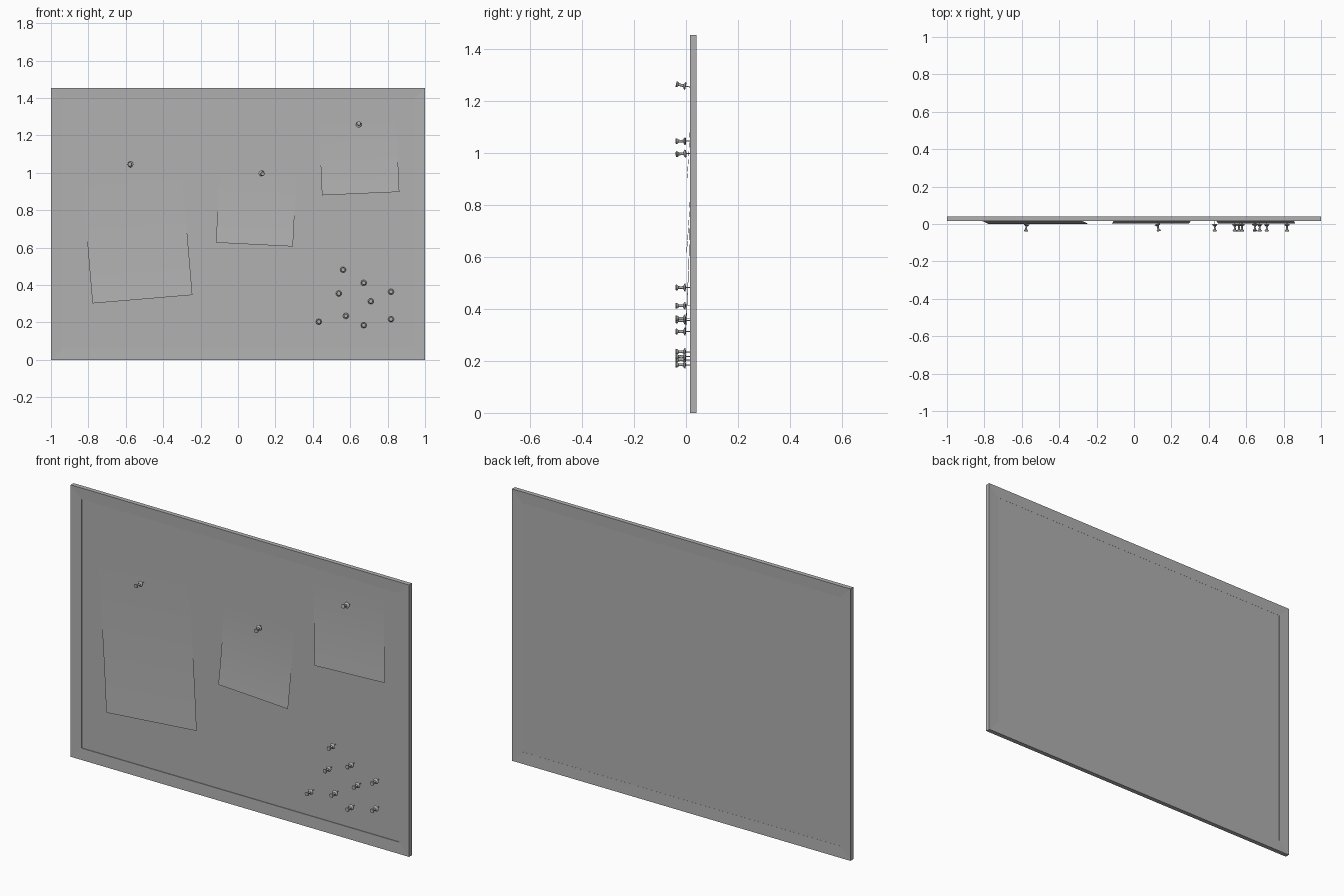
import bpy, bmesh, math
from mathutils import Vector

if "Cube" in bpy.data.objects:
    bpy.data.objects.remove(bpy.data.objects["Cube"])

W, H, RIM = 1.0, 1.453, 0.062        # half width, height, frame width
FRONT, BACK = 0.016, 0.04            # frame depth range
FACE = 0.0215                        # front face of the board panel

grey = bpy.data.materials.new("dark_grey")
grey.diffuse_color = (0.44, 0.44, 0.44, 1)
grey.use_nodes = True
grey.node_tree.nodes["Principled BSDF"].inputs["Base Color"].default_value = grey.diffuse_color


def link(name, bm):
    bmesh.ops.recalc_face_normals(bm, faces=bm.faces)
    me = bpy.data.meshes.new(name)
    bm.to_mesh(me)
    bm.free()
    me.materials.append(grey)
    ob = bpy.data.objects.new(name, me)
    bpy.context.collection.objects.link(ob)
    return ob


def prism(name, pts, y0, y1, slope=0.0):
    """Solid x/z outline from y0 to y1; the last two points are thinner by slope."""
    bm = bmesh.new()
    inset = (0, 0, slope, slope)
    a = [bm.verts.new((x, y0 + s, z)) for (x, z), s in zip(pts, inset)]
    b = [bm.verts.new((x, y1 - s, z)) for (x, z), s in zip(pts, inset)]
    bm.faces.new(a)
    bm.faces.new(b[::-1])
    for i in range(4):
        j = (i + 1) % 4
        bm.faces.new((a[i], b[i], b[j], a[j]))
    return link(name, bm)


# Mitred frame: four bars sloping slightly towards the panel
outer = [(-W, 0), (W, 0), (W, H), (-W, H)]
inner = [(-W + RIM, RIM), (W - RIM, RIM), (W - RIM, H - RIM), (-W + RIM, H - RIM)]
for i, side in enumerate(("bottom", "right", "top", "left")):
    j = (i + 1) % 4
    prism("frame_" + side, [outer[i], outer[j], inner[j], inner[i]], FRONT, BACK, 0.002)

# Board panel, recessed at the front
prism("board_panel", inner, FACE, 0.0375)


# Paper sheets, flat at the top and curling forward at the bottom
def paper(name, corner, width, height, degrees, curl):
    bm = bmesh.new()
    bmesh.ops.create_grid(bm, x_segments=1, y_segments=12, size=0.5)
    a = math.radians(degrees)
    right = Vector((math.cos(a), 0, math.sin(a)))
    up = Vector((-math.sin(a), 0, math.cos(a)))
    start = Vector((corner[0], 0, corner[1]))
    for v in bm.verts:
        u, t = v.co.x + 0.5, v.co.y + 0.5
        v.co = start + right * u * width + up * t * height
        v.co.y = FACE - 0.0015 - curl * (1 - t) ** 2
    ob = link(name, bm)
    ob.data.shade_smooth()
    # front side faces the viewer
    if ob.data.polygons[0].normal.y > 0:
        ob.data.flip_normals()


paper("paper_large", (-0.778, 0.302), 0.536, 0.75, 4.8, 0.021)
paper("paper_middle", (-0.118, 0.627), 0.412, 0.415, -2.9, 0.018)
paper("paper_small", (0.449, 0.88), 0.414, 0.42, 2.5, 0.017)

# Push pin: lathed profile (radius, distance from board)
profile = [(0, -0.004), (0.0018, 0.0), (0.0018, 0.022), (0.014, 0.023), (0.0155, 0.026),
           (0.012, 0.029), (0.006, 0.032), (0.0045, 0.040), (0.006, 0.051),
           (0.0105, 0.055), (0.0115, 0.058), (0.010, 0.061), (0, 0.0615)]
bm = bmesh.new()
verts = [bm.verts.new((r, -d, 0)) for r, d in profile]
edges = [bm.edges.new(p) for p in zip(verts, verts[1:])]
bmesh.ops.spin(bm, geom=verts + edges, cent=(0, 0, 0), axis=(0, 1, 0),
               angle=2 * math.pi, steps=16)
bmesh.ops.remove_doubles(bm, verts=bm.verts, dist=0.0002)
first = link("push_pin", bm)
first.data.shade_smooth()
first.data.set_sharp_from_angle(angle=math.radians(40))

# Pin positions: x, z, upward tilt, sideways tilt
pins = [(-0.572, 1.045, 0, -6), (0.12, 0.999, -4, 12), (0.646, 1.252, 12, 0)]
pins += [(x, z, 0, 0) for x, z in (
    (0.562, 0.482), (0.672, 0.412), (0.539, 0.355), (0.818, 0.364), (0.71, 0.313),
    (0.577, 0.235), (0.432, 0.204), (0.672, 0.185), (0.818, 0.217))]
for i, (x, z, up, side) in enumerate(pins):
    ob = first
    if i:
        ob = bpy.data.objects.new("push_pin", first.data)
        bpy.context.collection.objects.link(ob)
    ob.location = (x, FACE, z)
    ob.rotation_euler = (math.radians(-up), 0, math.radians(side))
